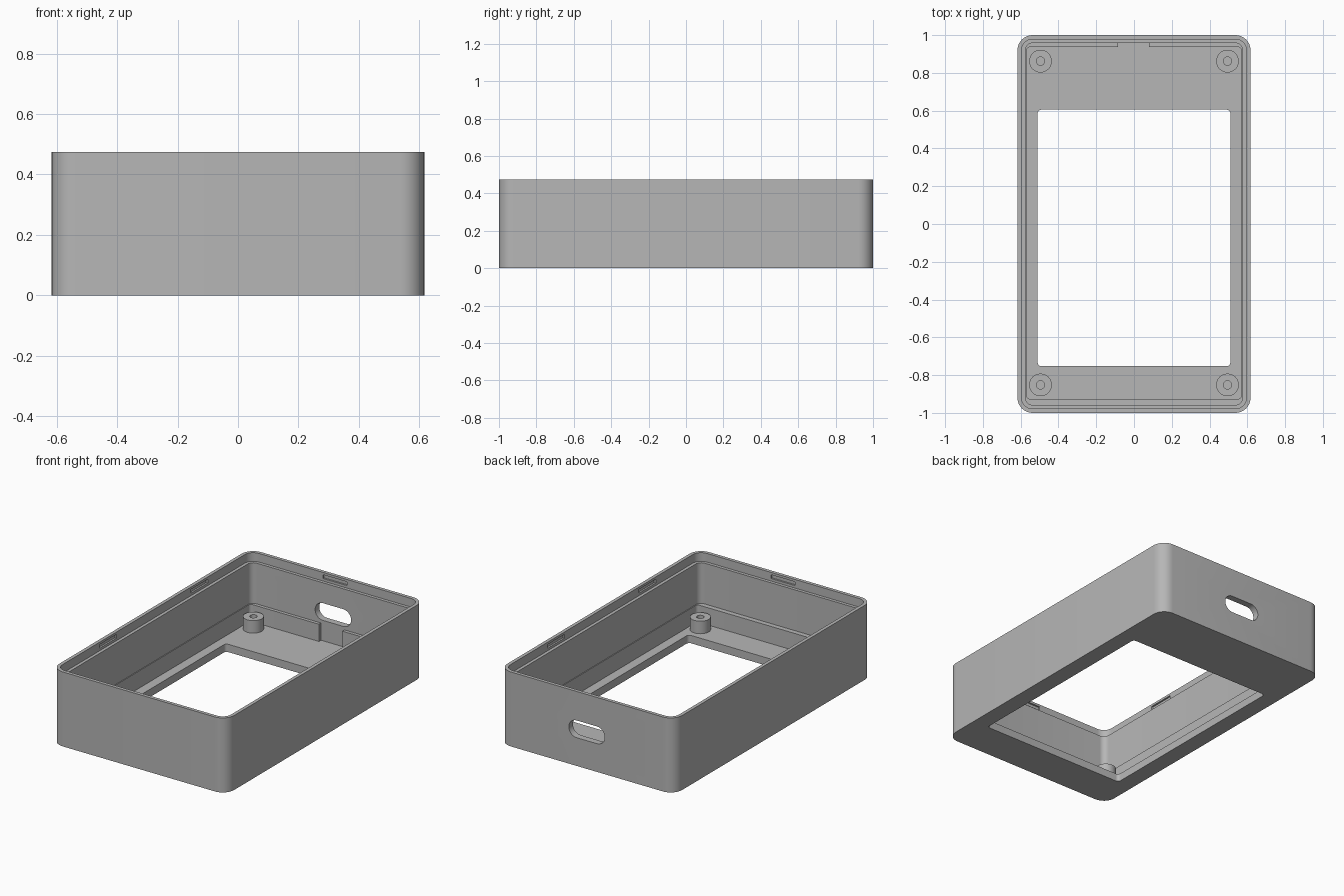
import bpy, bmesh, math

if "Cube" in bpy.data.objects:
    bpy.data.objects.remove(bpy.data.objects["Cube"])

grey = bpy.data.materials.new("matte grey")
grey.diffuse_color = (0.47, 0.47, 0.47, 1)
grey.use_nodes = True
grey.node_tree.nodes["Principled BSDF"].inputs["Base Color"].default_value = grey.diffuse_color


def rounded_rect(x, y0, y1, r, z, n=8):
    """Rounded rectangle, symmetric in x, as a list of points."""
    pts = []
    corners = [(x - r, y1 - r), (r - x, y1 - r), (r - x, y0 + r), (x - r, y0 + r)]
    for k, (cx, cy) in enumerate(corners):
        for i in range(n + 1):
            a = math.radians(90) * (k + i / n)
            pts.append((cx + r * math.cos(a), cy + r * math.sin(a), z))
    return pts


def circle(cx, cy, r, z, n=32):
    return [(cx + r * math.cos(2 * math.pi * i / n),
             cy + r * math.sin(2 * math.pi * i / n), z) for i in range(n)]


def ring_solid(name, rings):
    """Skin a closed loop of rings into a tube-like solid."""
    bm = bmesh.new()
    loops = [[bm.verts.new(p) for p in ring] for ring in rings]
    for a, b in zip(loops, loops[1:] + loops[:1]):
        for i in range(len(a)):
            j = (i + 1) % len(a)
            bm.faces.new((a[i], a[j], b[j], b[i]))
    return finish(name, bm)


def finish(name, bm):
    bmesh.ops.recalc_face_normals(bm, faces=bm.faces)
    me = bpy.data.meshes.new(name)
    bm.to_mesh(me)
    bm.free()
    ob = bpy.data.objects.new(name, me)
    bpy.context.collection.objects.link(ob)
    me.materials.append(grey)
    return ob


def smooth(ob):
    bpy.ops.object.select_all(action='DESELECT')
    ob.select_set(True)
    bpy.context.view_layer.objects.active = ob
    bpy.ops.object.shade_smooth_by_angle(angle=math.radians(30))


def add_box(bm, x0, x1, y0, y1, z0, z1):
    vs = bmesh.ops.create_cube(bm, size=1)["verts"]
    for v in vs:
        v.co = (x1 if v.co.x > 0 else x0, y1 if v.co.y > 0 else y0,
                z1 if v.co.z > 0 else z0)


W, L, H = 0.617, 1.0, 0.475      # half width, half length, height
FLOOR, RIDGE, LEDGE = 0.05, 0.16, 0.42
LIP, WALL = 0.022, 0.042         # insets of lip recess and inner wall


def inset(d, r, z):
    return rounded_rect(W - d, -L + d, L - d, r, z)


# Case: outer wall, lip recess, inner wall, low ridge, floor and window
case = ring_solid("case_shell", [
    inset(0, 0.08, 0), inset(0, 0.08, H),
    inset(LIP, 0.058, H), inset(LIP, 0.058, LEDGE),
    inset(WALL, 0.038, LEDGE), inset(WALL, 0.038, RIDGE),
    rounded_rect(0.570, -0.926, 0.937, 0.02, RIDGE),
    rounded_rect(0.570, -0.926, 0.937, 0.02, FLOOR),
    rounded_rect(0.51, -0.753, 0.605, 0.02, FLOOR),
    rounded_rect(0.51, -0.753, 0.605, 0.02, 0),
])

# Cutters: snap slots in the lip, gap in the rear ridge, rear port
bm = bmesh.new()
sx, sy, depth = W - LIP, L - LIP, 0.011
for s in (-1, 1):
    xs = sorted((s * (sx - 0.01), s * (sx + depth)))
    ys = sorted((s * (sy - 0.01), s * (sy + depth)))
    for c in (-0.46, 0.46):
        add_box(bm, *xs, c - 0.085, c + 0.085, 0.436, 0.46)
    add_box(bm, -0.085, 0.085, *ys, 0.436, 0.46)
add_box(bm, -0.085, 0.08, 0.92, L - WALL, FLOOR, 0.17)
port = []
for k in range(2):
    for i in range(13):
        a = math.pi * (k + i / 12) - math.pi / 2
        port.append(((0.072 if k == 0 else -0.072) + 0.055 * math.cos(a),
                     0.235 + 0.055 * math.sin(a)))
front = [bm.verts.new((x, 0.9, z)) for x, z in port]
back = [bm.verts.new((x, 1.1, z)) for x, z in port]
bm.faces.new(front)
bm.faces.new(back[::-1])
for i in range(len(port)):
    j = (i + 1) % len(port)
    bm.faces.new((front[i], front[j], back[j], back[i]))
cutter = finish("opening_cutter", bm)
cutter.hide_render = True

mod = case.modifiers.new("openings", 'BOOLEAN')
mod.operation = 'DIFFERENCE'
mod.solver = 'EXACT'
mod.object = cutter
bpy.context.view_layer.objects.active = case
bpy.ops.object.modifier_apply(modifier=mod.name)
bpy.data.objects.remove(cutter)
smooth(case)

# Screw posts with blind holes
for x in (-0.495, 0.495):
    for y in (-0.852, 0.862):
        post = ring_solid("screw_post", [
            circle(x, y, 0.06, FLOOR - 0.005), circle(x, y, 0.06, 0.13),
            circle(x, y, 0.022, 0.13), circle(x, y, 0.022, FLOOR - 0.005)])
        smooth(post)
